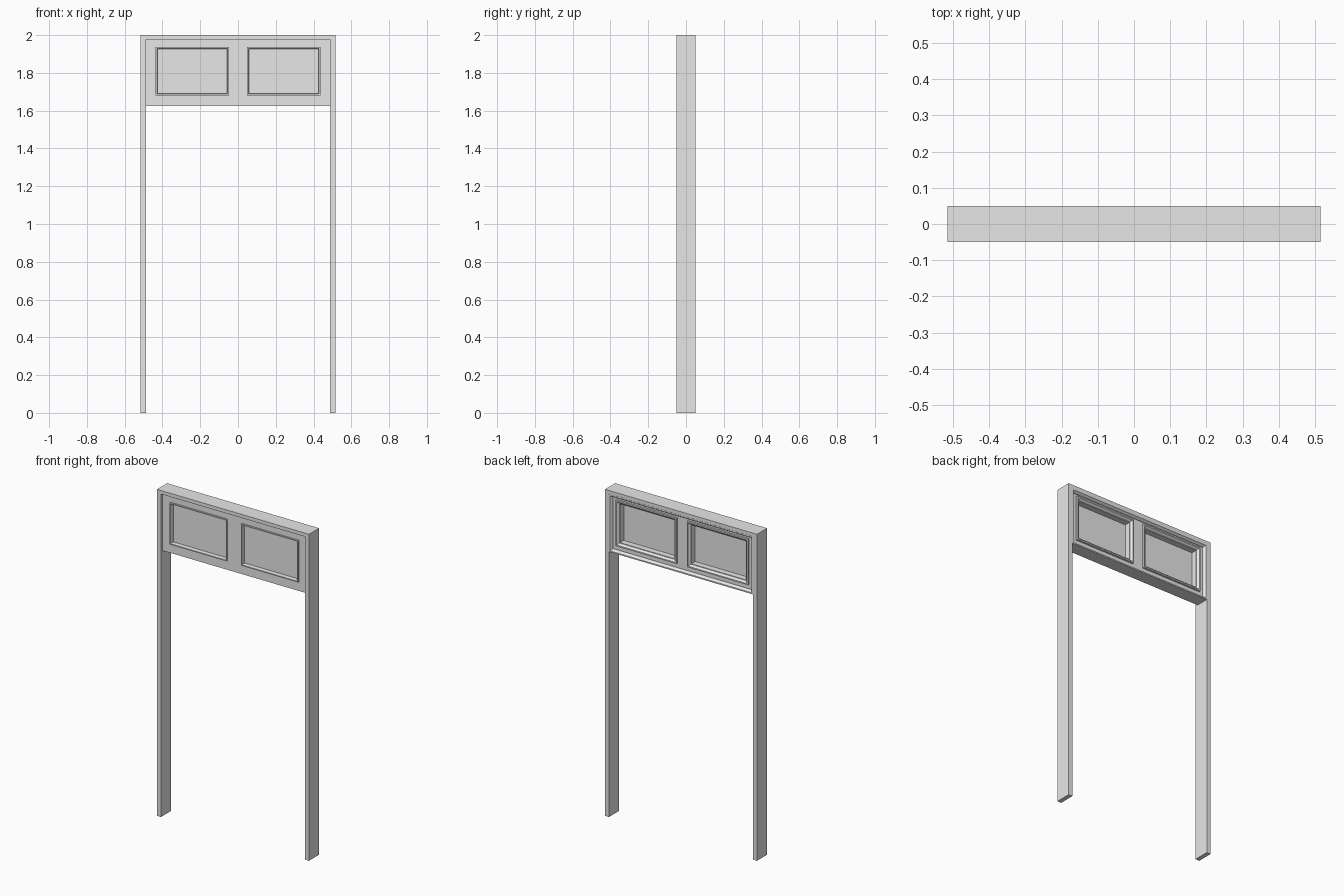
import bpy
import bmesh

default = bpy.data.objects.get("Cube")
if default:
    bpy.data.objects.remove(default, do_unlink=True)

grey = bpy.data.materials.new("plain_grey")
grey.use_nodes = True
grey.diffuse_color = (0.8, 0.8, 0.8, 1)
grey.node_tree.nodes["Principled BSDF"].inputs["Base Color"].default_value = (0.8, 0.8, 0.8, 1)

W, H, D = 0.515, 2.0, 0.049          # outer half width, height, half depth
IN, TOP, BOTTOM = 0.488, 1.978, 1.625  # inside of the frame and foot of the transom
FRONT, BACK, GLASS = -0.032, 0.03, -0.018


def finish(name, bm):
    bmesh.ops.recalc_face_normals(bm, faces=bm.faces)
    mesh = bpy.data.meshes.new(name)
    bm.to_mesh(mesh)
    bm.free()
    mesh.materials.append(grey)
    obj = bpy.data.objects.new(name, mesh)
    bpy.context.collection.objects.link(obj)
    return obj


def box(name, x0, x1, y0, y1, z0, z1):
    bm = bmesh.new()
    bmesh.ops.create_cube(bm, size=1)
    for v in bm.verts:
        v.co.x = x0 + (v.co.x + 0.5) * (x1 - x0)
        v.co.y = y0 + (v.co.y + 0.5) * (y1 - y0)
        v.co.z = z0 + (v.co.z + 0.5) * (z1 - z0)
    return finish(name, bm)


def moulding(name, cx, cz, hx, hz, profile):
    """Sweep a closed profile of (outward offset, y) round a rectangle."""
    bm = bmesh.new()
    loops = []
    for off, y in profile:
        loops.append([bm.verts.new((cx + sx * (hx + off), y, cz + sz * (hz + off)))
                      for sx, sz in ((-1, -1), (1, -1), (1, 1), (-1, 1))])
    for i, a in enumerate(loops):
        b = loops[(i + 1) % len(loops)]
        for k in range(4):
            n = (k + 1) % 4
            bm.faces.new((a[k], a[n], b[n], b[k]))
    return finish(name, bm)


# Door frame
for side, s in (("right", -1), ("left", 1)):
    x0, x1 = sorted((s * W, s * IN))
    box(side + "_post", x0, x1, -D, D, 0, H)
box("head_beam", -IN, IN, -D, D, TOP, H)

# Transom panel: rails and stiles round two openings
CX, CZ, GX, GZ = 0.242, 1.808, 0.184, 0.118
box("bottom_rail", -IN, IN, FRONT, BACK, BOTTOM, CZ - GZ)
box("top_rail", -IN, IN, FRONT, BACK, CZ + GZ, TOP)
box("middle_stile", GX - CX, CX - GX, FRONT, BACK, CZ - GZ, CZ + GZ)
for side, s in (("right", -1), ("left", 1)):
    x0, x1 = sorted((s * (CX + GX), s * IN))
    box(side + "_stile", x0, x1, FRONT, BACK, CZ - GZ, CZ + GZ)

# Stop moulding round the back of the transom
moulding("back_stop", 0, (TOP + BOTTOM) / 2, IN, (TOP - BOTTOM) / 2,
         [(0, BACK), (0, 0.05), (-0.008, 0.05), (-0.016, BACK + 0.008), (-0.016, BACK)])

# Panes with a slim bead in front and a wider sloped one behind
for side, s in (("right", -1), ("left", 1)):
    box(side + "_pane", s * CX - GX, s * CX + GX, GLASS, GLASS + 0.012, CZ - GZ, CZ + GZ)
    moulding(side + "_front_bead", s * CX, CZ, GX, GZ,
             [(0, GLASS), (0, FRONT - 0.002), (0.003, FRONT - 0.008),
              (0.01, FRONT - 0.008), (0.01, FRONT)])
    moulding(side + "_back_bead", s * CX, CZ, GX, GZ,
             [(0, GLASS + 0.012), (0, BACK - 0.005), (0.014, BACK + 0.012),
              (0.022, BACK + 0.012), (0.022, BACK)])
